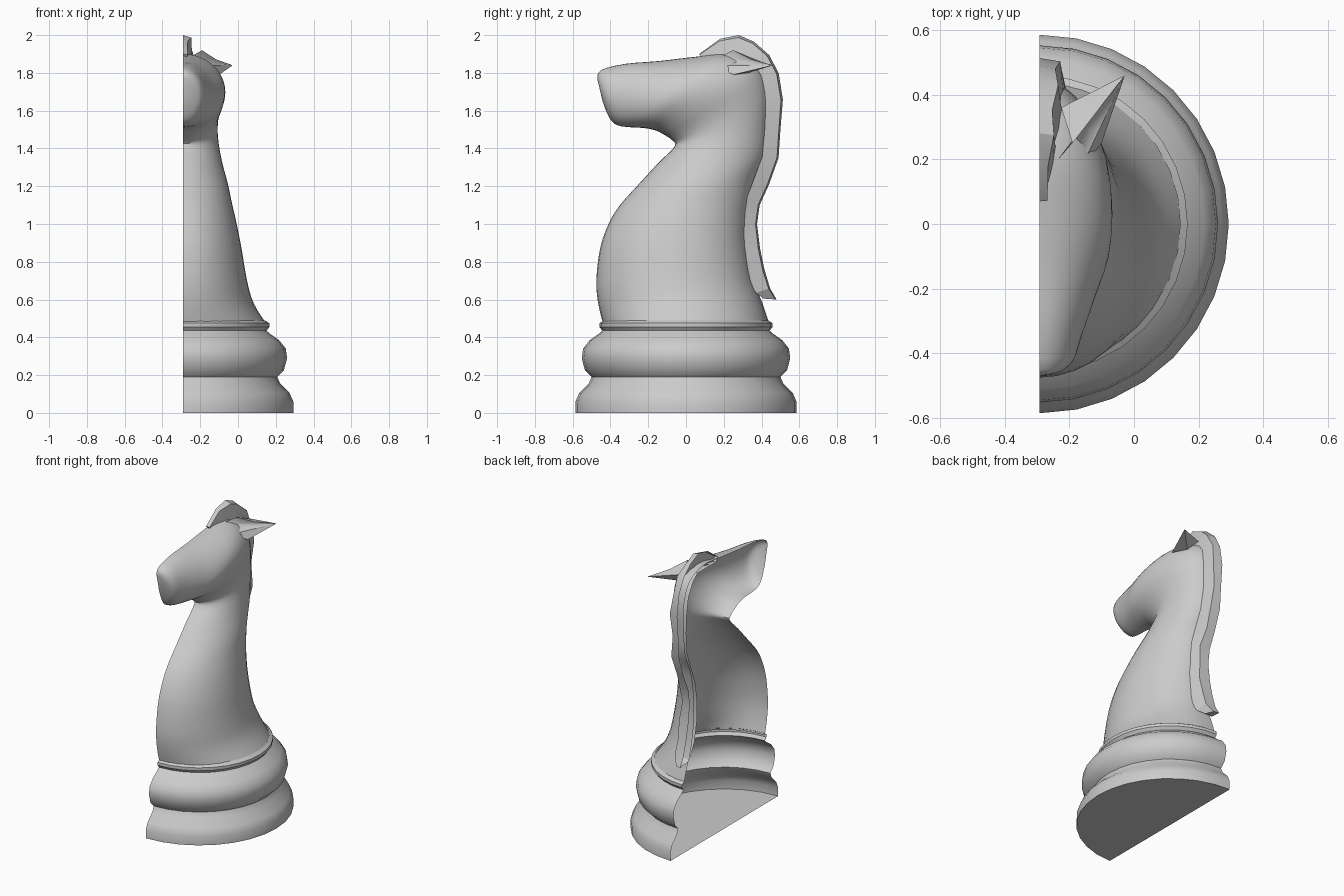
import bpy, bmesh, math
from mathutils import Vector

if "Cube" in bpy.data.objects:
    bpy.data.objects.remove(bpy.data.objects["Cube"])

CUT = -0.292  # x of the open cutting plane


def make(name, rings, cap_start=False, cap_end=False, angle=35):
    """Skin a list of equal-length point rings into an open shell."""
    bm = bmesh.new()
    vs = [[bm.verts.new(p) for p in r] for r in rings]
    for a, b in zip(vs, vs[1:]):
        for i in range(len(a) - 1):
            bm.faces.new((a[i], a[i + 1], b[i + 1], b[i]))
    if cap_start:
        bm.faces.new(vs[0][::-1])
    if cap_end:
        bm.faces.new(vs[-1])
    bmesh.ops.recalc_face_normals(bm, faces=bm.faces)
    # open shells: flip if most faces look towards the cutting plane
    if sum(f.normal.x * f.calc_area() for f in bm.faces) < 0:
        bmesh.ops.reverse_faces(bm, faces=bm.faces)
    me = bpy.data.meshes.new(name)
    bm.to_mesh(me)
    bm.free()
    ob = bpy.data.objects.new(name, me)
    bpy.context.collection.objects.link(ob)
    bpy.ops.object.select_all(action='DESELECT')
    ob.select_set(True)
    bpy.context.view_layer.objects.active = ob
    bpy.ops.object.shade_smooth_by_angle(angle=math.radians(angle))
    return ob


def spline(rows, n):
    """Catmull-Rom interpolation of rows of numbers."""
    out = []
    for i in range(len(rows) - 1):
        p = [rows[max(i - 1, 0)], rows[i], rows[i + 1], rows[min(i + 2, len(rows) - 1)]]
        for k in range(n):
            t = k / n
            out.append([0.5 * (2 * b + (c - a) * t + (2 * a - 5 * b + 4 * c - d) * t * t
                               + (3 * b - a - 3 * c + d) * t ** 3) for a, b, c, d in zip(*p)])
    return out + [list(rows[-1])]


# Turned base: half lathe with a closed underside
profile = [(0.585, 0), (0.585, 0.06), (0.565, 0.105), (0.515, 0.155), (0.50, 0.19),
           (0.535, 0.225), (0.552, 0.29), (0.545, 0.34), (0.51, 0.385), (0.46, 0.42),
           (0.443, 0.435), (0.458, 0.455), (0.458, 0.475), (0.435, 0.49)]
angles = [-math.pi / 2 + math.pi * i / 16 for i in range(17)]
make("base", [[(CUT + r * math.cos(a), r * math.sin(a), z) for a in angles]
              for r, z in profile], cap_start=True)

# Neck and head: half-oval sections (front y, z, back y, z, half width)
sections = [
    (-.44, .475, .44, .475, .44), (-.465, .58, .405, .58, .375), (-.475, .70, .36, .70, .34),
    (-.455, .87, .33, .88, .31), (-.41, 1.0, .33, 1.02, .283), (-.35, 1.1, .345, 1.12, .26),
    (-.26, 1.2, .37, 1.23, .238), (-.15, 1.32, .425, 1.36, .205), (-.06, 1.41, .44, 1.53, .185),
    (-.075, 1.445, .44, 1.70, .19), (-.12, 1.475, .38, 1.84, .215), (-.16, 1.495, .23, 1.90, .225),
    (-.22, 1.508, .05, 1.885, .215), (-.29, 1.512, -.15, 1.862, .172), (-.36, 1.522, -.32, 1.848, .132),
    (-.405, 1.56, -.45, 1.815, .10), (-.442, 1.65, -.47, 1.77, .04)]
rings = []
for fy, fz, by, bz, w in spline(sections, 3):
    f, b = Vector((CUT, fy, fz)), Vector((CUT, by, bz))
    mid, half = (f + b) / 2, (f - b) / 2
    rings.append([mid + half * math.cos(t) + Vector((w * math.sin(t), 0, 0))
                  for t in (math.pi * i / 20 for i in range(21))])
make("neck_and_head", rings, cap_end=True, angle=45)

# Mane: ridge strip (inner y, z, outer y, z, half width)
mane = [
    (.41, .605, .48, .60, .055), (.37, .635, .445, .66, .09), (.325, .72, .415, .76, .105),
    (.297, .86, .392, .87, .10), (.297, 1.0, .376, 1.0, .095), (.315, 1.12, .39, 1.1, .095),
    (.36, 1.24, .44, 1.21, .09), (.405, 1.36, .49, 1.35, .085), (.415, 1.50, .50, 1.50, .075),
    (.41, 1.62, .513, 1.66, .08), (.39, 1.74, .49, 1.80, .075), (.34, 1.83, .44, 1.895, .07),
    (.29, 1.87, .36, 1.965, .06), (.23, 1.87, .28, 2.0, .05), (.16, 1.87, .18, 1.98, .04),
    (.09, 1.87, .07, 1.90, .02)]
strip = []
for i, (iy, iz, oy, oz, w) in enumerate(mane):
    jag = 0.012 * (i % 2)
    inner, outer = Vector((CUT, iy, iz)), Vector((CUT, oy, oz))
    side = Vector((w, 0, 0))
    strip.append([outer, outer.lerp(inner, 0.1) + side * 0.65 + Vector((jag, 0, 0)),
                  inner + side, inner])
make("mane", strip, cap_start=True, cap_end=True, angle=25)

# Ear: flattened spike pointing outwards and back
root = [(-.28, .15, 1.87), (-.19, .25, 1.92), (-.225, .36, 1.87),
        (-.16, .33, 1.80), (-.10, .25, 1.79), (-.17, .16, 1.84)]
tip = Vector((-.028, .46, 1.84))
middle = [Vector(p).lerp(tip, 0.45) for p in root]
middle[1].z -= 0.012  # hollow of the ear
end = [Vector(p).lerp(tip, 0.985) for p in root]
make("ear", [[*r, r[0]] for r in (root, middle, end)], angle=25)
bpy.ops.object.mode_set(mode='EDIT')
bpy.ops.mesh.select_all(action='SELECT')
bpy.ops.mesh.remove_doubles(threshold=0.0001)
bpy.ops.mesh.normals_make_consistent(inside=False)
bpy.ops.object.mode_set(mode='OBJECT')
